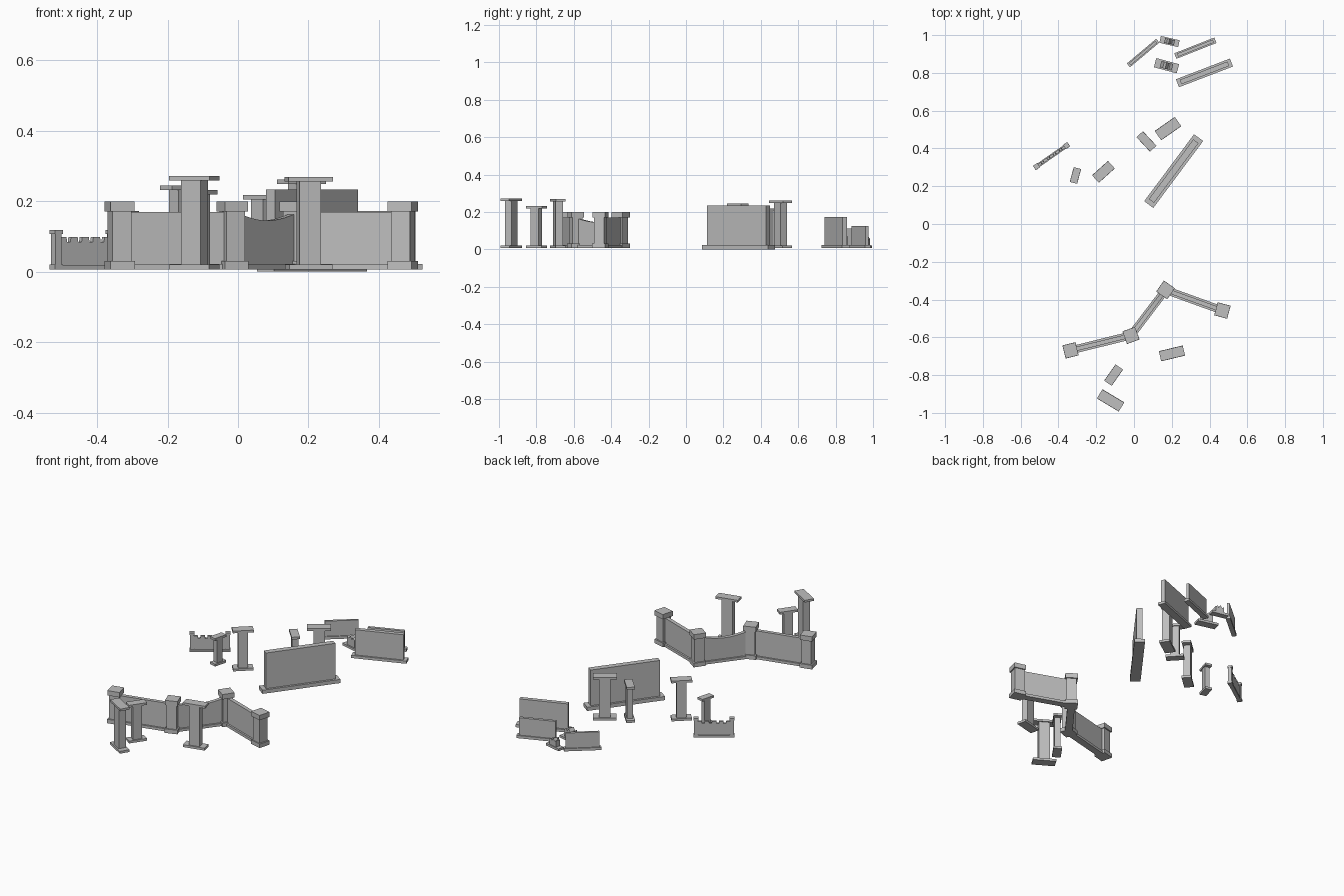
import bpy, bmesh, math
from mathutils import Matrix

if "Cube" in bpy.data.objects:
    bpy.data.objects.remove(bpy.data.objects["Cube"])

stone = bpy.data.materials.new("grey stone")
stone.diffuse_color = (0.52, 0.52, 0.52, 1)
stone.use_nodes = True
stone.node_tree.nodes["Principled BSDF"].inputs["Base Color"].default_value = stone.diffuse_color


def prism(bm, profile, depth):
    """Extrude an (x, z) outline symmetrically along y."""
    front = [bm.verts.new((x, -depth / 2, z)) for x, z in profile]
    back = [bm.verts.new((x, depth / 2, z)) for x, z in profile]
    bm.faces.new(front)
    bm.faces.new(back[::-1])
    n = len(profile)
    for i in range(n):
        j = (i + 1) % n
        bm.faces.new((front[j], front[i], back[i], back[j]))


def block(bm, length, width, z0, z1):
    h = length / 2
    prism(bm, [(-h, z0), (h, z0), (h, z1), (-h, z1)], width)


def finish(bm, name, x, y, angle):
    bmesh.ops.recalc_face_normals(bm, faces=bm.faces[:])
    mesh = bpy.data.meshes.new(name)
    bm.to_mesh(mesh)
    bm.free()
    mesh.materials.append(stone)
    ob = bpy.data.objects.new(name, mesh)
    ob.matrix_world = Matrix.Translation((x, y, 0)) @ Matrix.Rotation(math.radians(angle), 4, 'Z')
    bpy.context.collection.objects.link(ob)


def pillar(name, x, y, angle, length, width, height):
    """Flat T-shaped pillar: foot slab, shaft and cap slab."""
    bm = bmesh.new()
    block(bm, length * 0.97, width * 1.04, 0.006, 0.02)
    block(bm, length * 0.48, width * 0.75, 0.02, height - 0.013)
    block(bm, length, width, height - 0.013, height)
    finish(bm, name, x, y, angle)


def slab_wall(name, x, y, angle, length, width, height, z0=0.006):
    """Plain wall standing on a wider foot."""
    bm = bmesh.new()
    block(bm, length, width, z0, 0.022)
    block(bm, length - width * 0.8, width * 0.56, 0.022, height)
    finish(bm, name, x, y, angle)


def post(name, x, y, angle, side, height, cap, foot):
    bm = bmesh.new()
    block(bm, side * 1.02, side * 1.02, 0.006, foot)
    block(bm, side * 0.8, side * 0.8, foot, height - cap)
    block(bm, side, side, height - cap, height)
    finish(bm, name, x, y, angle)


def span_wall(name, a, b, top, width, foot_width, foot):
    """Wall between two posts; top is a list of (fraction, z) along its length."""
    dx, dy = b[0] - a[0], b[1] - a[1]
    length = math.hypot(dx, dy)
    bm = bmesh.new()
    block(bm, length, foot_width, 0.006, foot)
    outline = [(-length / 2, foot), (length / 2, foot)]
    outline += [((t - 0.5) * length, z) for t, z in reversed(top)]
    prism(bm, outline, width)
    finish(bm, name, (a[0] + b[0]) / 2, (a[1] + b[1]) / 2, math.degrees(math.atan2(dy, dx)))


# Flat T-shaped pillars
for i, spec in enumerate([
    (-0.31, 0.257, 75, 0.081, 0.039, 0.172),
    (-0.162, 0.276, 42, 0.114, 0.052, 0.245),
    (0.066, 0.437, -47, 0.105, 0.045, 0.218),
    (0.18, 0.505, 35, 0.13, 0.058, 0.262),
    (0.201, -0.685, 13.5, 0.13, 0.053, 0.269),
    (-0.108, -0.80, 55, 0.105, 0.047, 0.232),
    (-0.124, -0.934, -31, 0.135, 0.055, 0.272),
]):
    pillar(f"pillar_{i + 1}", *spec)

# Plain walls
slab_wall("long_wall", 0.21, 0.28, 53.3, 0.442, 0.06, 0.234, 0.0)
slab_wall("medium_wall", 0.373, 0.80, 21, 0.306, 0.045, 0.172)
slab_wall("small_wall", 0.325, 0.931, 21.5, 0.228, 0.031, 0.125)
slab_wall("short_wall", 0.048, 0.905, 40, 0.203, 0.026, 0.112)

# Broken pillar stumps with jagged tops
for i, (x, y, ang, length, width, h) in enumerate([
    (0.172, 0.838, -15, 0.125, 0.05, 0.08),
    (0.188, 0.966, -13, 0.102, 0.037, 0.065),
]):
    bm = bmesh.new()
    block(bm, length, width, 0.006, 0.02)
    s = length * 0.26
    prism(bm, [(-s, 0.02), (s, 0.02), (s, h * 0.8), (s * 0.5, h * 0.92), (s * 0.3, h * 0.75),
               (-s * 0.1, h), (-s * 0.5, h * 0.78), (-s, h * 0.88)], width * 0.7)
    finish(bm, f"broken_pillar_{i + 1}", x, y, ang)

# Zigzag wall: capped posts, two straight spans and a sagging one between
posts = [(-0.336, -0.669, 14), (-0.016, -0.59, 20), (0.167, -0.349, -35), (0.468, -0.458, -15)]
for i, (x, y, ang) in enumerate(posts):
    post(f"wall_post_{i + 1}", x, y, ang, 0.07, 0.2, 0.029, 0.03)
flat = [(0, 0.17), (1, 0.17)]
sag = [(k / 12, 0.17 - 0.025 * math.sin(math.pi * k / 12)) for k in range(13)]
for i, top in enumerate([flat, sag, flat]):
    span_wall(f"wall_span_{i + 1}", posts[i], posts[i + 1], top, 0.022, 0.042, 0.022)

# Small battlement wall with notched top between two posts
ends = [(-0.516, 0.304), (-0.357, 0.415)]
for i, (x, y) in enumerate(ends):
    post(f"battlement_post_{i + 1}", x, y, 35, 0.027, 0.119, 0.012, 0.02)
teeth = [(0, 0.098)]
for c in (0.2, 0.4, 0.6, 0.8):
    teeth += [(c - 0.04, 0.098), (c - 0.03, 0.085), (c + 0.03, 0.085), (c + 0.04, 0.098)]
teeth.append((1, 0.098))
span_wall("battlement_wall", ends[0], ends[1], teeth, 0.013, 0.022, 0.018)
